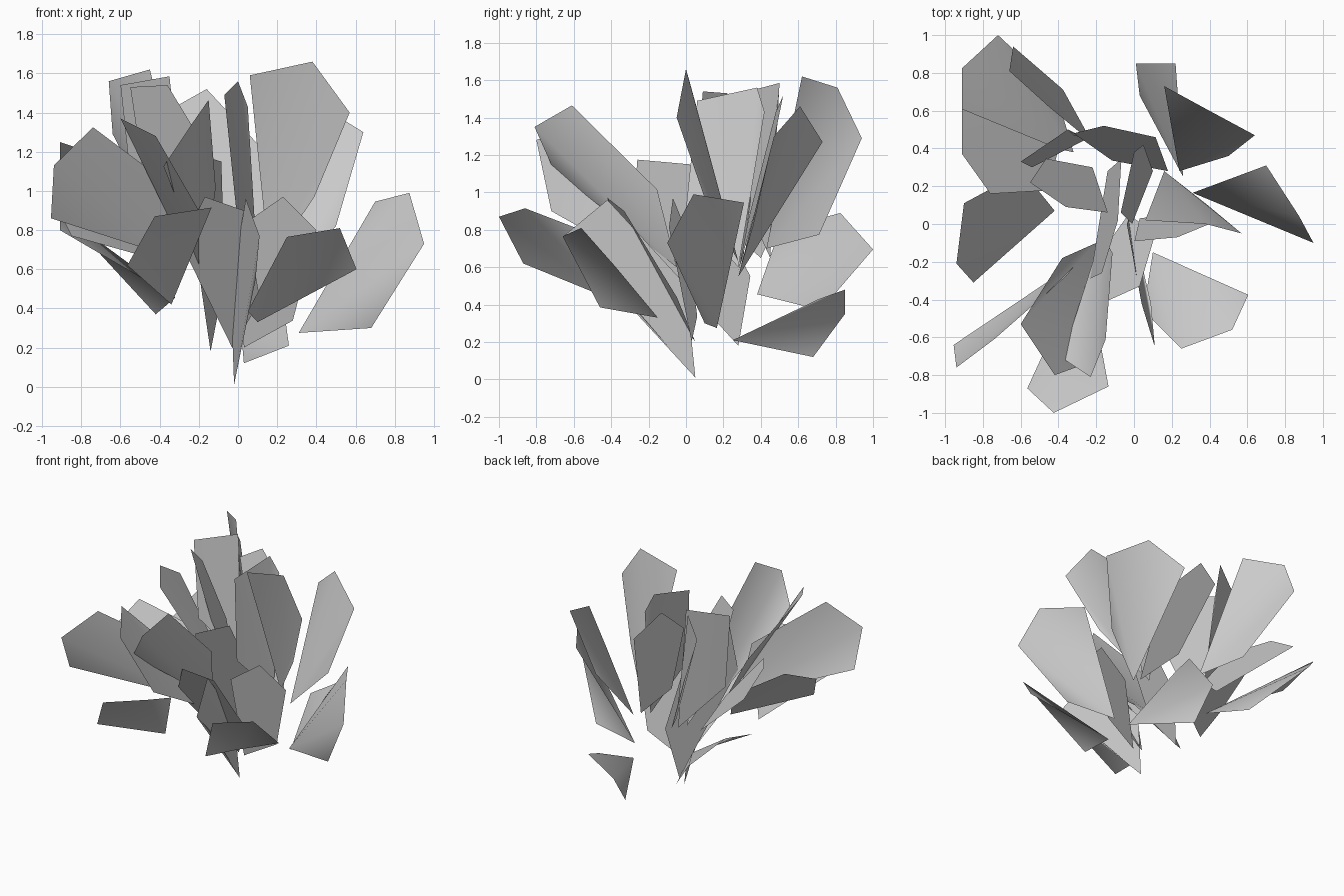
import bpy
from mathutils import Vector

# Shared pentagonal leaf outline: (distance along the midrib, offset to the broad side)
OUTLINE = [(0, 0), (0.23, 1), (0.83, 1), (1, 0), (0.75, -0.87)]


def leaf(name, base, tip, shoulder, far_side=None, waist=None):
    """One leaf blade from base, tip and upper shoulder; far_side and waist twist its edges."""
    b = Vector(base)
    rib = Vector(tip) - b
    side = Vector(shoulder) - b - rib * 0.83
    verts = [b + rib * t + side * s for t, s in OUTLINE]
    if far_side:
        verts[4] = Vector(far_side)
    if waist:
        verts[1] = Vector(waist)
    mesh = bpy.data.meshes.new(name)
    # folded from the base: broad half, tip, other half
    mesh.from_pydata(verts, [], [(0, 1, 2), (0, 2, 3), (0, 3, 4)])
    mesh.update()
    mesh.shade_smooth()
    bpy.context.collection.objects.link(bpy.data.objects.new(name, mesh))


def cluster(name, leaves):
    for i, points in enumerate(leaves, 1):
        leaf(f"{name}_{i}", *points)


# Upright leaves at the back right
cluster("back_right_leaf", [
    ((0.16, 0.28, 0.63), (0.38, 0.0, 1.66), (0.57, -0.05, 1.40), (0.06, 0.02, 1.59), (0.39, 0.1, 0.97)),
    ((0.24, 0.28, 0.55), (0.38, 0.61, 1.46), (0.64, 0.47, 1.30), (0.16, 0.73, 1.27), (0.5, 0.36, 0.82)),
    ((0.18, 0.28, 0.58), (-0.16, 0.52, 1.52), (-0.32, 0.48, 1.43)),
    ((0.1, 0.28, 0.6), (0.0, 0.38, 1.56), (-0.07, 0.06, 1.49), (0.05, 0.42, 1.43)),
])

# Low spreading leaves on the right
cluster("right_leaf", [
    ((0.31, 0.165, 0.275), (0.875, 0.04, 0.99), (0.95, -0.1, 0.73), (0.70, 0.31, 0.945), (0.68, 0.1, 0.3)),
    ((0.26, 0.25, 0.21), (0.22, 0.85, 0.48), (0.01, 0.85, 0.35), (0.23, 0.71, 0.43), (0.03, 0.68, 0.12)),
    ((0.1, -0.15, 0.33), (0.52, -0.56, 0.81), (0.25, -0.66, 0.765), (0.605, -0.375, 0.6), (0.05, -0.46, 0.385)),
])

# Leaves from the central stem
cluster("centre_leaf", [
    ((-0.02, 0.05, 0.01), (0.11, -0.65, 0.77), (0.04, -0.42, 0.96), (0.09, -0.42, 0.55)),
    ((-0.03, 0.05, 0.2), (-0.17, -0.42, 0.97), (0.03, -0.33, 0.9)),
    ((0.03, 0.03, 0.2), (0.23, -0.07, 0.97), (0.40, 0.0, 0.8)),
    ((-0.14, 0.28, 0.18), (-0.17, -0.26, 1.175), (-0.085, 0.02, 1.15)),
])

# Back left leaves
cluster("back_left_leaf", [
    ((-0.22, 0.43, 0.7), (-0.66, 0.81, 1.56), (-0.64, 0.94, 1.29), (-0.45, 0.62, 1.62)),
    ((-0.25, 0.45, 0.65), (-0.35, 0.5, 1.585), (-0.60, 0.33, 1.54), (-0.32, 0.47, 1.3)),
    ((-0.22, 0.3, 0.6), (-0.36, 0.09, 1.54), (-0.55, 0.22, 1.53)),
    ((-0.32, 0.38, 0.455), (-0.91, 0.825, 0.89), (-0.72, 1.0, 0.695), (-0.91, 0.5, 0.8), (-0.42, 0.72, 0.37)),
    ((-0.40, 0.4, 0.65), (-0.91, 0.37, 1.25), (-0.76, 0.16, 1.2), (-0.91, 0.61, 1.1)),
])

# Front left leaves
cluster("front_left_leaf", [
    ((-0.42, 0.07, 0.65), (-0.94, -0.21, 0.95), (-0.9, 0.11, 1.1), (-0.85, -0.31, 0.77)),
    ((-0.3, -0.2, 0.65), (-0.94, -0.76, 1.13), (-0.74, -0.61, 1.325), (-0.955, -0.64, 0.86)),
    ((-0.2, -0.1, 0.55), (-0.42, -0.8, 1.28), (-0.6, -0.53, 1.37), (-0.2, -0.72, 0.9), (-0.38, -0.18, 0.95)),
    ((-0.17, -0.05, 0.6), (-0.23, -0.81, 1.35), (-0.15, -0.61, 1.465), (-0.38, -0.71, 1.125)),
    ((-0.34, -0.38, 0.42), (-0.425, -1.0, 0.87), (-0.135, -0.86, 0.915), (-0.565, -0.87, 0.62), (-0.2, -0.51, 0.78)),
])
